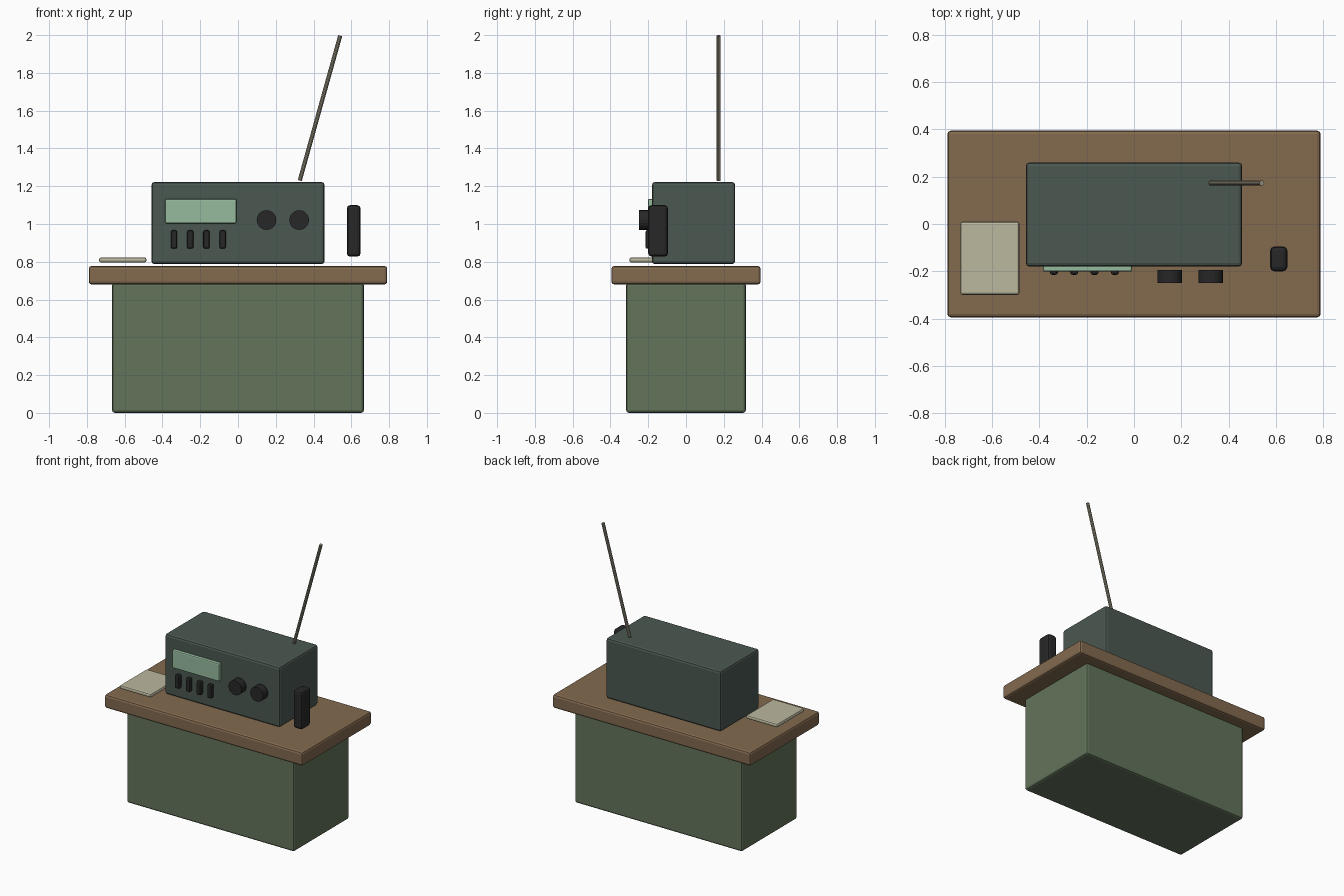
import bpy
import bmesh
from mathutils import Vector

cube = bpy.data.objects.get("Cube")
if cube:
    bpy.data.objects.remove(cube, do_unlink=True)


def material(name, rgb):
    """Flat material from display colour values, stored as linear."""
    linear = [((c / 255 + 0.055) / 1.055) ** 2.4 for c in rgb]
    mat = bpy.data.materials.new(name)
    mat.use_nodes = True
    mat.diffuse_color = (*linear, 1)
    bsdf = mat.node_tree.nodes["Principled BSDF"]
    bsdf.inputs["Base Color"].default_value = (*linear, 1)
    return mat


green = material("olive green", (99, 116, 91))
wood = material("brown wood", (131, 106, 79))
slate = material("slate green", (76, 88, 81))
glass = material("pale green glass", (150, 187, 158))
black = material("soft black", (39, 39, 39))
paper = material("cream paper", (187, 184, 158))
metal = material("dull metal", (150, 146, 126))


def add_object(name, bm, mat, bevel=0):
    mesh = bpy.data.meshes.new(name)
    bm.to_mesh(mesh)
    bm.free()
    mesh.materials.append(mat)
    obj = bpy.data.objects.new(name, mesh)
    bpy.context.collection.objects.link(obj)
    if bevel:
        mod = obj.modifiers.new("rounded edges", "BEVEL")
        mod.width = bevel
        mod.segments = 2
        mod.limit_method = "ANGLE"
    return obj


def box(name, low, high, mat, bevel):
    low, high = Vector(low), Vector(high)
    bm = bmesh.new()
    bmesh.ops.create_cube(bm, size=1)
    bmesh.ops.scale(bm, vec=high - low, verts=bm.verts)
    bmesh.ops.translate(bm, vec=(low + high) / 2, verts=bm.verts)
    return add_object(name, bm, mat, bevel)


def rod(name, start, end, radius, sides, mat, bevel=0):
    start, end = Vector(start), Vector(end)
    axis = end - start
    bm = bmesh.new()
    bmesh.ops.create_cone(bm, cap_ends=True, segments=sides, radius1=radius,
                          radius2=radius, depth=axis.length)
    bmesh.ops.rotate(bm, verts=bm.verts, cent=(0, 0, 0),
                     matrix=axis.to_track_quat("Z", "Y").to_matrix())
    bmesh.ops.translate(bm, vec=(start + end) / 2, verts=bm.verts)
    return add_object(name, bm, mat, bevel)


# Desk
box("desk_base", (-0.667, -0.317, 0), (0.667, 0.317, 0.69), green, 0.015)
box("desk_top", (-0.79, -0.395, 0.68), (0.79, 0.395, 0.778), wood, 0.015)

# Radio case and display
box("radio_case", (-0.458, -0.18, 0.788), (0.458, 0.26, 1.222), slate, 0.015)
box("display", (-0.386, -0.202, 1.003), (-0.008, -0.172, 1.133), glass, 0.008)

# Row of buttons
for i in range(4):
    x = -0.339 + i * 0.086
    box(f"button_{i + 1}", (x - 0.017, -0.215, 0.869), (x + 0.017, -0.178, 0.967),
        black, 0.01)

# Tuning knobs stand just off the case
for side, x in (("right", 0.151), ("left", 0.324)):
    rod(f"{side}_knob", (x, -0.25, 1.021), (x, -0.195, 1.021), 0.052, 20, black)

# Handset, note pad and aerial
box("handset", (0.576, -0.2, 0.827), (0.649, -0.095, 1.1), black, 0.018)
box("note_pad", (-0.735, -0.3, 0.796), (-0.485, 0.01, 0.823), paper, 0.01)
rod("aerial", (0.327, 0.173, 1.23), (0.541, 0.173, 1.997), 0.011, 10, metal)
